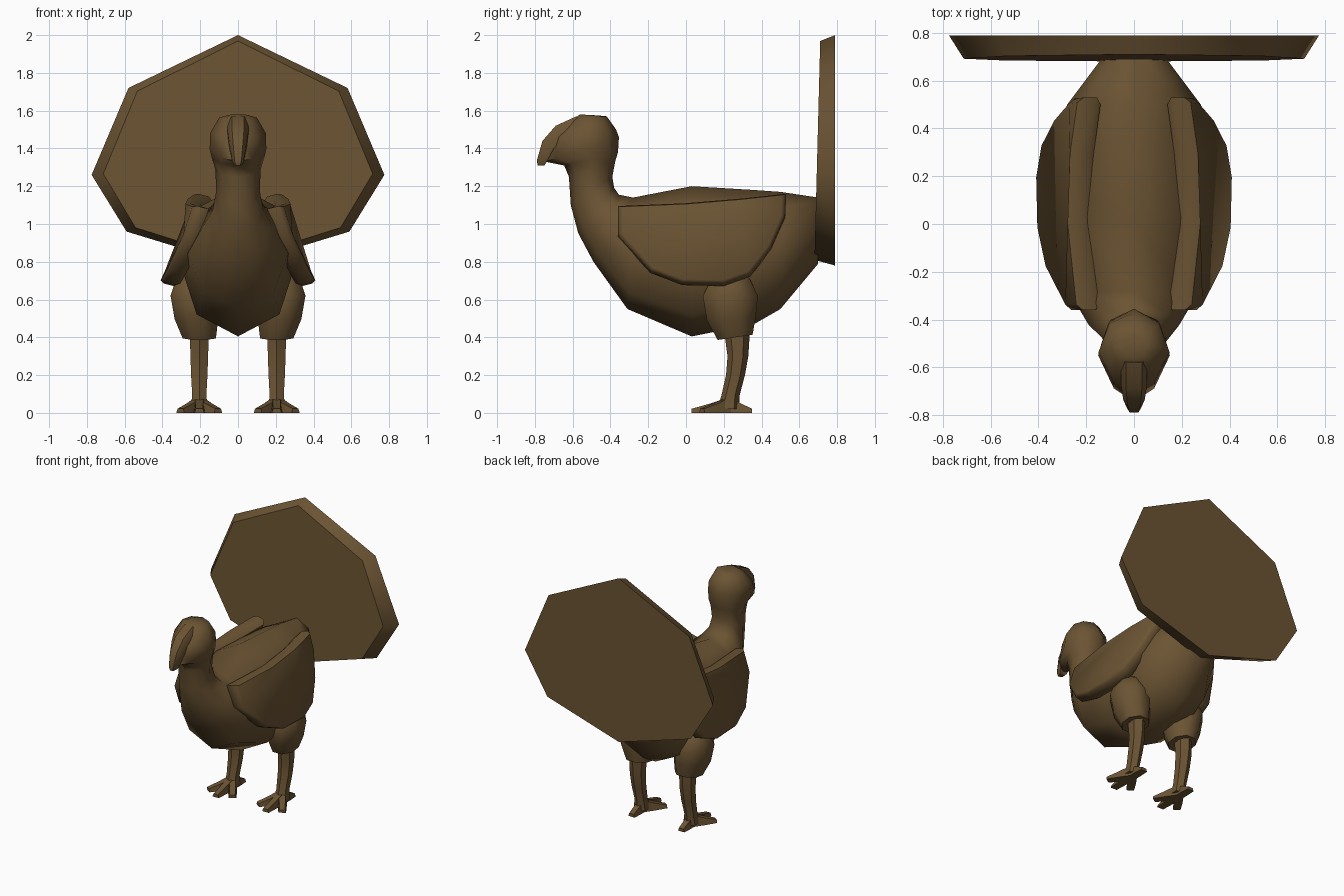
import bpy, bmesh, math
from mathutils import Vector

if "Cube" in bpy.data.objects:
    bpy.data.objects.remove(bpy.data.objects["Cube"])

brown = bpy.data.materials.new("feather brown")
brown.diffuse_color = (0.147, 0.088, 0.033, 1)
brown.use_nodes = True
brown.node_tree.nodes["Principled BSDF"].inputs["Base Color"].default_value = brown.diffuse_color


def make(name, rings, angle=50):
    """Skin a list of equal-length point rings and cap both ends."""
    bm = bmesh.new()
    rows = [[bm.verts.new(p) for p in r] for r in rings]
    n = len(rows[0])
    for a, b in zip(rows, rows[1:]):
        for i in range(n):
            bm.faces.new((a[i], a[(i + 1) % n], b[(i + 1) % n], b[i]))
    bm.faces.new(rows[0])
    bm.faces.new(rows[-1])
    bmesh.ops.recalc_face_normals(bm, faces=bm.faces)
    me = bpy.data.meshes.new(name)
    bm.to_mesh(me)
    bm.free()
    me.materials.append(brown)
    ob = bpy.data.objects.new(name, me)
    bpy.context.collection.objects.link(ob)
    bpy.ops.object.select_all(action='DESELECT')
    ob.select_set(True)
    bpy.context.view_layer.objects.active = ob
    bpy.ops.object.shade_smooth_by_angle(angle=math.radians(angle))
    return ob


def hoop(top, bottom, w, pinch=1.0, n=8):
    """Ring through two side-profile points with half width w."""
    t, b = Vector(top), Vector(bottom)
    c, h = (t + b) / 2, (t - b) / 2
    pts = []
    for i in range(n):
        a = 2 * math.pi * i / n
        p = c + h * math.cos(a)
        k = pinch if math.cos(a) < -0.1 else 1
        pts.append((w * math.sin(a) * k, p.x, p.y))
    return pts


def oval(x, y, z, rx, ry, tilt=0.0, n=8):
    """Level ring, optionally tilted front to back."""
    return [(x + rx * math.cos(a), y + ry * math.sin(a), z + tilt * math.sin(a))
            for a in (2 * math.pi * (i + 0.5) / n for i in range(n))]


# Body, neck and head in one skin
make("body", [hoop(*r) for r in (
    ((0.70, 1.14), (0.70, 0.79), 0.13),
    ((0.50, 1.17), (0.50, 0.55), 0.28),
    ((0.36, 1.18), (0.36, 0.47), 0.30),
    ((0.03, 1.20), (0.03, 0.405), 0.31),
    ((-0.28, 1.14), (-0.31, 0.55), 0.265),
    ((-0.355, 1.155), (-0.49, 0.80), 0.19),
    ((-0.38, 1.19), (-0.57, 0.95), 0.135),
    ((-0.39, 1.25), (-0.61, 1.10), 0.115),
    ((-0.375, 1.33), (-0.62, 1.25), 0.12),
    ((-0.36, 1.38), (-0.645, 1.31), 0.137, 0.9),
    ((-0.355, 1.46), (-0.745, 1.33), 0.15, 0.8),
    ((-0.37, 1.50), (-0.70, 1.46), 0.148, 0.85),
    ((-0.42, 1.57), (-0.60, 1.555), 0.10),
    ((-0.47, 1.575), (-0.56, 1.58), 0.05))], 80)

# Hooked beak lying over the front of the head
beak = []
for oy, oz, iy, iz, w in ((-0.58, 1.57, -0.55, 1.50, 0.055),
                          (-0.69, 1.52, -0.64, 1.45, 0.055),
                          (-0.76, 1.44, -0.70, 1.40, 0.045),
                          (-0.79, 1.335, -0.74, 1.325, 0.03),
                          (-0.785, 1.31, -0.75, 1.31, 0.018)):
    my, mz = oy * 0.6 + iy * 0.4, oz * 0.6 + iz * 0.4
    beak.append([(-w * 0.6, oy, oz), (w * 0.6, oy, oz), (w, my, mz),
                 (w, iy, iz), (-w, iy, iz), (-w, my, mz)])
make("beak", beak)

# Tail fan: eight-sided dish, wider at the back
half = [(0.58, 1.72), (0.775, 1.26), (0.59, 0.96)]
fan = [(0, 2.0)] + half + [(0, 0.78)] + [(-x, z) for x, z in reversed(half)]
front = []
for x, z in fan:
    fz = 1.38 + (z - 1.38) * 0.95
    front.append((x * 0.92, 0.68 + 0.03 * (fz - 0.8) / 1.15, fz))
make("tail_fan", [front, [(x, 0.79, z) for x, z in fan]])

# Folded wings: slanted, bowed plates with rounded rims
outline = [(-0.36, 1.09), (-0.36, 0.94), (-0.19, 0.75), (-0.02, 0.685),
           (0.20, 0.68), (0.34, 0.73), (0.45, 0.87), (0.525, 1.04),
           (0.53, 1.155), (0.30, 1.13), (0.0, 1.105)]


def wing_ring(side, offset, scale):
    pts = []
    for y, z in outline:
        y, z = 0.1 + (y - 0.1) * scale, 0.93 + (z - 0.93) * scale
        x = 0.28 + (1.1 - z) * 0.32 - 0.2 * (y - 0.13) ** 2 - offset
        pts.append((side * x, y, z - offset * 0.25 + 0.01))
    return pts


for side, label in ((1, "right"), (-1, "left")):
    make(label + "_wing", [wing_ring(side, o, s) for o, s in
                           ((0.10, 0.93), (0.075, 1.0), (0.02, 1.0), (0.0, 0.95))], 60)

    # Thigh
    make(label + "_thigh", [oval(side * x, y, z, rx, ry, t) for x, y, z, rx, ry, t in (
        (0.205, 0.26, 0.40, 0.095, 0.10, 0.015),
        (0.22, 0.24, 0.50, 0.125, 0.14, 0.01),
        (0.235, 0.235, 0.62, 0.132, 0.158, 0),
        (0.235, 0.235, 0.71, 0.10, 0.11, 0),
        (0.22, 0.24, 0.76, 0.04, 0.05, 0))], 60)

    # Shank
    make(label + "_shank", [oval(side * 0.205, y, z, rx, ry, 0, 6) for y, z, rx, ry in (
        (0.27, 0.43, 0.058, 0.068), (0.275, 0.30, 0.054, 0.055),
        (0.262, 0.20, 0.05, 0.05), (0.235, 0.09, 0.043, 0.048),
        (0.225, 0.02, 0.055, 0.06))])

    # Three front toes and one back toe
    for i, (tx, ty) in enumerate(((0, 0.03), (-0.10, 0.085), (0.10, 0.085), (0, 0.35))):
        root = Vector((side * 0.205, 0.23, 0))
        tip = Vector((side * (0.205 + tx), ty, 0))
        d = (tip - root).normalized()
        s = Vector((-d.y, d.x, 0))
        rings = []
        for f, w, h in ((0, 0.03, 0.085), (0.5, 0.03, 0.05), (1, 0.026, 0.022)):
            c = root.lerp(tip, f)
            up = Vector((0, 0, h))
            rings.append([c - s * w, c + s * w, c + s * w * 0.7 + up, c - s * w * 0.7 + up])
        make(f"{label}_toe_{i + 1}", rings, 30)
